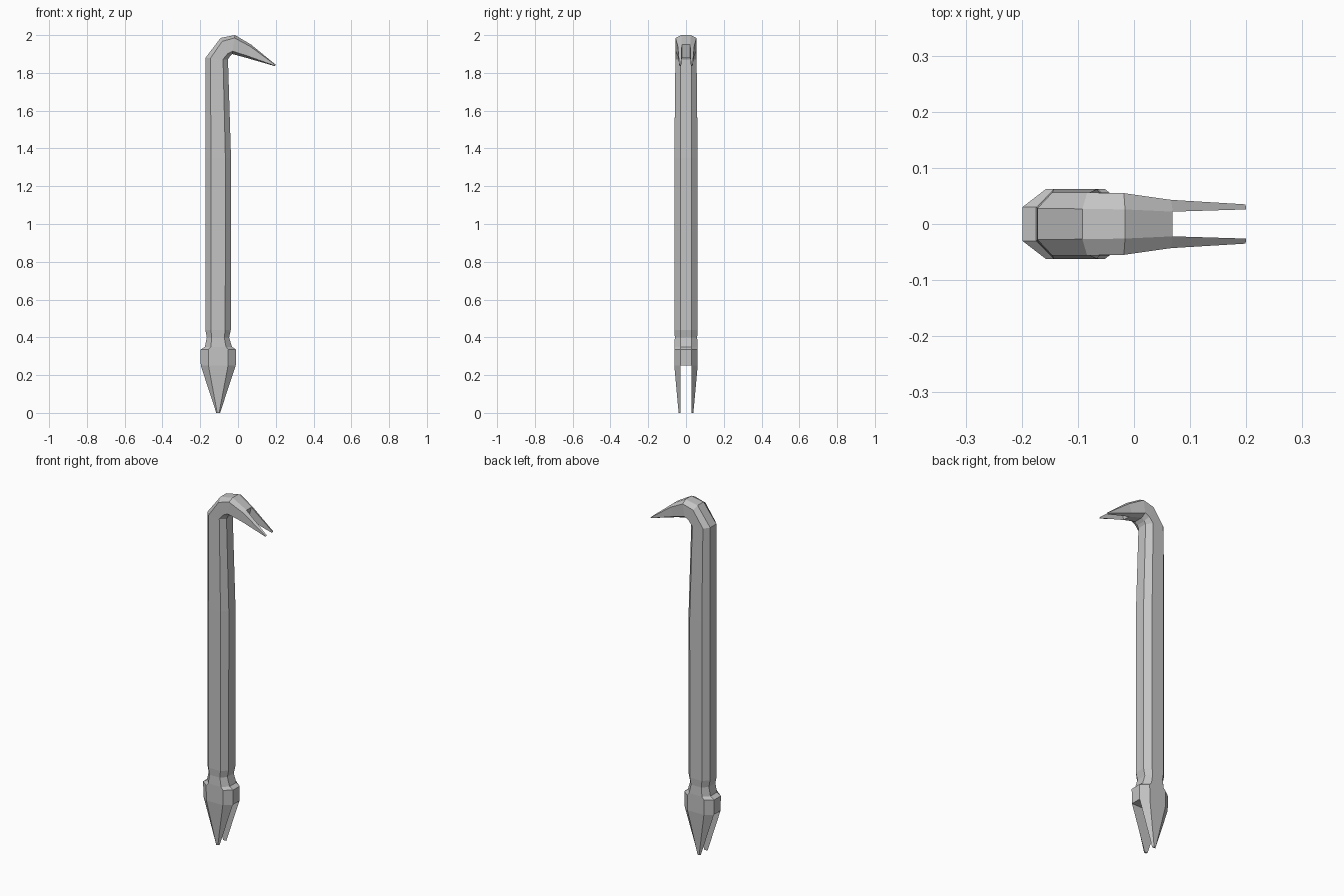
import bpy
import bmesh
from mathutils import Vector

cube = bpy.data.objects.get("Cube")
if cube:
    bpy.data.objects.remove(cube, do_unlink=True)

steel = bpy.data.materials.new("grey steel")
steel.use_nodes = True
GREY = (0.55, 0.55, 0.55, 1)
steel.diffuse_color = GREY
steel.node_tree.nodes["Principled BSDF"].inputs["Base Color"].default_value = GREY

bm = bmesh.new()


def half_section(outer, inner, width, flat, bevel, side):
    """Four points of one half of the chamfered bar section, outer to inner."""
    a, b = Vector((outer[0], 0, outer[1])), Vector((inner[0], 0, inner[1]))
    pts = []
    for t, y in ((0, flat), (bevel, width), (1 - bevel, width), (1, flat)):
        p = a.lerp(b, t)
        p.y = side * y
        pts.append(bm.verts.new(p))
    return pts


def bridge(r1, r2):
    """Join two closed rings with quads."""
    n = len(r1)
    for i in range(n):
        j = (i + 1) % n
        bm.faces.new((r1[i], r1[j], r2[j], r2[i]))


def fork(ring, outer, inner, width, flat):
    """End the bar in two tapered prongs with a notch between them."""
    back, front = ring[:4], ring[4:][::-1]
    bm.faces.new((back[0], back[3], front[3], front[0]))
    for base, side in ((back, 1), (front, -1)):
        tip = half_section(outer, inner, width, flat, 0.25, side)
        bridge(base, tip)
        bm.faces.new(tip)


# Sections from the lower claw to the hook: outer xz, inner xz, half width, half flat, bevel
sections = [
    # collar
    ((-0.197, 0.25), (-0.012, 0.25), 0.062, 0.030, 0.22),
    ((-0.199, 0.335), (-0.010, 0.335), 0.062, 0.030, 0.22),
    ((-0.175, 0.35), (-0.032, 0.35), 0.062, 0.030, 0.22),
    # neck and shaft
    ((-0.165, 0.40), (-0.047, 0.40), 0.059, 0.029, 0.22),
    ((-0.173, 0.44), (-0.038, 0.44), 0.062, 0.030, 0.22),
    ((-0.173, 1.35), (-0.037, 1.35), 0.062, 0.030, 0.22),
    ((-0.172, 1.88), (-0.053, 1.87), 0.056, 0.028, 0.22),
    # bend and hook
    ((-0.092, 1.985), (-0.045, 1.885), 0.056, 0.027, 0.18),
    ((-0.016, 2.00), (-0.030, 1.90), 0.055, 0.026, 0.15),
    ((0.069, 1.95), (0.050, 1.878), 0.043, 0.022, 0.15),
]
rings = []
for s in sections:
    rings.append(half_section(*s, 1) + half_section(*s, -1)[::-1])
for lower, upper in zip(rings, rings[1:]):
    bridge(lower, upper)

# Forked claw at the bottom and forked tip on the hook
fork(rings[0], (-0.115, 0), (-0.095, 0), 0.039, 0.030)
fork(rings[-1], (0.20, 1.843), (0.195, 1.836), 0.035, 0.026)

bmesh.ops.recalc_face_normals(bm, faces=bm.faces[:])
mesh = bpy.data.meshes.new("pry_bar")
bm.to_mesh(mesh)
bm.free()
mesh.materials.append(steel)
bar = bpy.data.objects.new("pry_bar", mesh)
bpy.context.collection.objects.link(bar)
